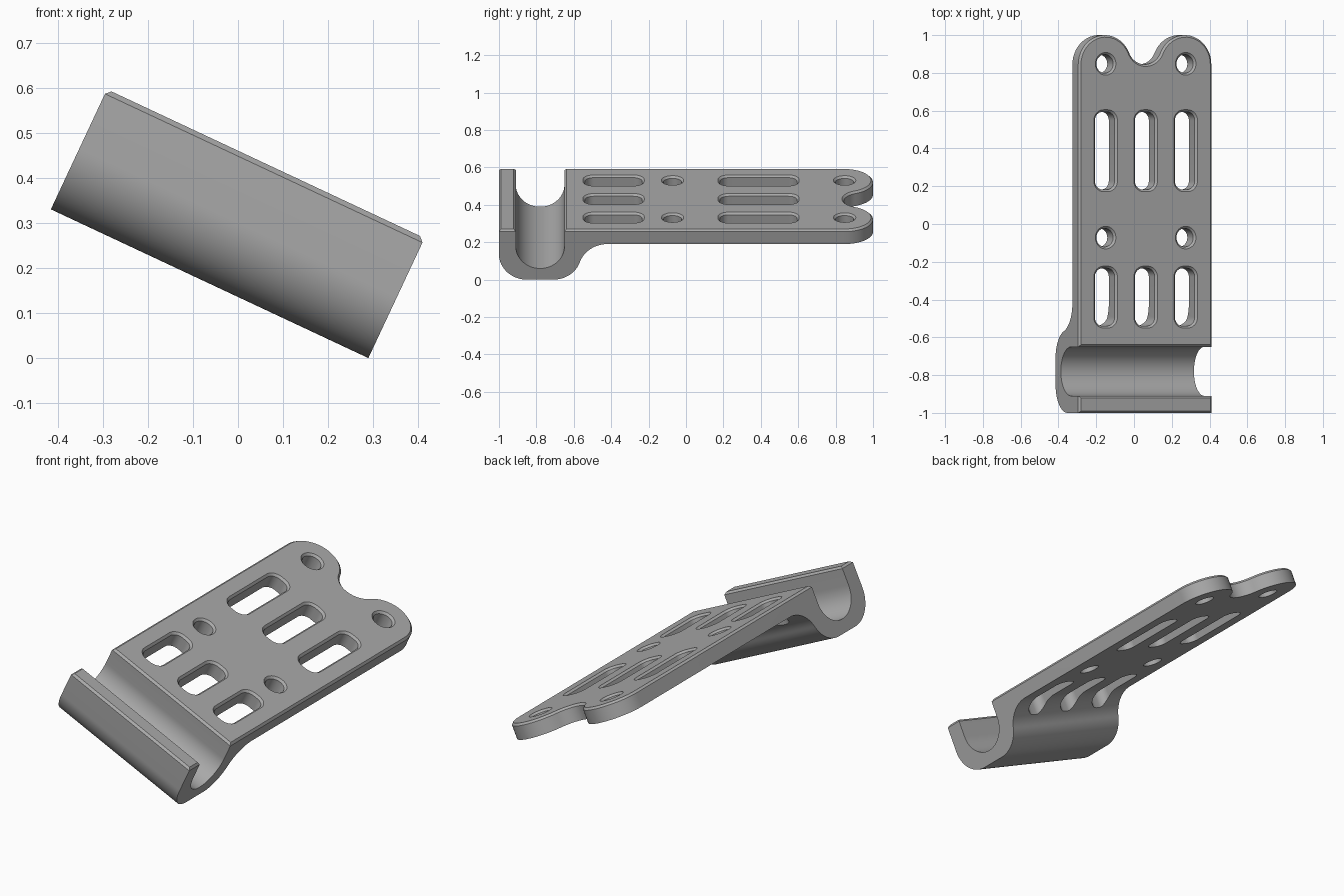
import bpy, bmesh
from math import sin, cos, pi, radians, atan2, sqrt
from mathutils import Matrix

if "Cube" in bpy.data.objects:
    bpy.data.objects.remove(bpy.data.objects["Cube"])

TILT = radians(25.1)
HALF_W = 0.389      # half width of the bracket
TOP = 0.294         # height of the top face before tilting
CH = 0.011          # chamfer on top edges
LOBE_R = 0.155
HOLE_X = HALF_W - LOBE_R
LOBE_Y = 1 - LOBE_R


def arc(cx, cy, r, a0, a1, n=20):
    """Points on an arc, angles in radians."""
    return [(cx + r * cos(a0 + (a1 - a0) * i / n),
             cy + r * sin(a0 + (a1 - a0) * i / n)) for i in range(n + 1)]


def loft(bm, rings):
    """Closed solid through rings of 3D points."""
    loops = [[bm.verts.new(p) for p in ring] for ring in rings]
    for a, b in zip(loops, loops[1:]):
        for i in range(len(a)):
            j = (i + 1) % len(a)
            bm.faces.new((a[i], a[j], b[j], b[i]))
    bm.faces.new(loops[0][::-1])
    bm.faces.new(loops[-1])


def make_object(name, bm):
    bmesh.ops.recalc_face_normals(bm, faces=bm.faces)
    mesh = bpy.data.meshes.new(name)
    bm.to_mesh(mesh)
    bm.free()
    obj = bpy.data.objects.new(name, mesh)
    bpy.context.collection.objects.link(obj)
    return obj


def raise_ring(points, z):
    return [(x, y, z) for x, y in points]


# Side profile: hooked channel flowing into the plate
def side_profile():
    r, plate_z, blend_y = 0.15, 0.21, -0.42
    bend_y = -0.71
    dy, dz = blend_y - bend_y, plate_z - r
    blend_r = (dy**2 + dz**2 - r**2) / (2 * (r + dz))
    a = atan2(dz - blend_r, dy)
    pts = [(-1 + CH, TOP), (-1, TOP - CH)]
    pts += arc(-1 + r, r, r, pi, 1.5 * pi)
    pts += arc(bend_y, r, r, -pi / 2, a)
    pts += arc(blend_y, plate_z - blend_r, blend_r, a + pi, pi / 2)[1:]
    pts += [(1.2, plate_z), (1.2, TOP)]
    yc, cr, cz = -0.78, 0.13, 0.196
    pts += [(yc + cr + CH, TOP), (yc + cr, TOP - CH)]
    pts += arc(yc, cz, cr, 0, -pi, 32)
    pts += [(yc - cr, TOP - CH), (yc - cr - CH, TOP)]
    return pts


# Plan outline: two round lobes with a smooth notch, inset by d
def plan_outline(d):
    notch_r = (HOLE_X**2 - LOBE_R**2) / (2 * LOBE_R)
    a = atan2(notch_r, HOLE_X)
    w = HALF_W - d
    pts = [(-w, -1.2), (w, -1.2)]
    pts += arc(HOLE_X, LOBE_Y, LOBE_R - d, 0, pi - a)
    pts += arc(0, LOBE_Y + notch_r, notch_r + d, -a, a - pi)[1:-1]
    pts += arc(-HOLE_X, LOBE_Y, LOBE_R - d, a, pi)
    return pts


def rounded_slot(cx, cy, hx, hy, r, d):
    """Rounded rectangle grown outward by d."""
    pts = []
    for k, (sx, sy) in enumerate(((1, 1), (-1, 1), (-1, -1), (1, -1))):
        pts += arc(cx + sx * (hx - r), cy + sy * (hy - r), r + d,
                   k * pi / 2, (k + 1) * pi / 2, 8)
    return pts


# Bracket body
bm = bmesh.new()
profile = side_profile()
loft(bm, [[(x, y, z) for y, z in profile] for x in (-0.5, 0.5)])
bracket = make_object("bracket", bm)

# Trim solid with chamfered upper rim
bm = bmesh.new()
loft(bm, [raise_ring(plan_outline(d), z) for d, z in
          ((0, -0.1), (0, TOP - CH), (CH + 0.02, TOP + 0.02))])
trim = make_object("outline_trim", bm)

# Slots and screw holes with flared rims
bm = bmesh.new()
openings = [(x, y, 0.058, hy, 0.046) for x in (-HOLE_X, 0, HOLE_X)
            for y, hy in ((0.388, 0.206), (-0.387, 0.153))]
openings += [(x, y, 0.049, 0.049, 0.0485) for x in (-HOLE_X, HOLE_X)
             for y in (LOBE_Y + 0.003, -0.072)]
for o in openings:
    loft(bm, [raise_ring(rounded_slot(*o, d), z) for d, z in
              ((0, -0.1), (0, TOP - CH), (CH + 0.02, TOP + 0.02))])
holes = make_object("opening_cutter", bm)

bpy.context.view_layer.objects.active = bracket
bracket.select_set(True)
for cutter, op in ((trim, 'INTERSECT'), (holes, 'DIFFERENCE')):
    cutter.hide_render = True
    mod = bracket.modifiers.new(cutter.name, 'BOOLEAN')
    mod.operation, mod.object, mod.solver = op, cutter, 'EXACT'
    bpy.ops.object.modifier_apply(modifier=mod.name)
    bpy.data.objects.remove(cutter)

# Tilt the finished part onto its lower edge
bracket.data.transform(Matrix.Translation((-0.063, 0, HALF_W * sin(TILT)))
                       @ Matrix.Rotation(TILT, 4, 'Y'))

# Plain grey finish
grey = bpy.data.materials.new("plain_grey")
grey.use_nodes = True
colour = (0.4, 0.4, 0.4, 1)
grey.diffuse_color = colour
grey.node_tree.nodes["Principled BSDF"].inputs["Base Color"].default_value = colour
bracket.data.materials.clear()
bracket.data.materials.append(grey)
bpy.ops.object.shade_smooth_by_angle(angle=radians(30))
